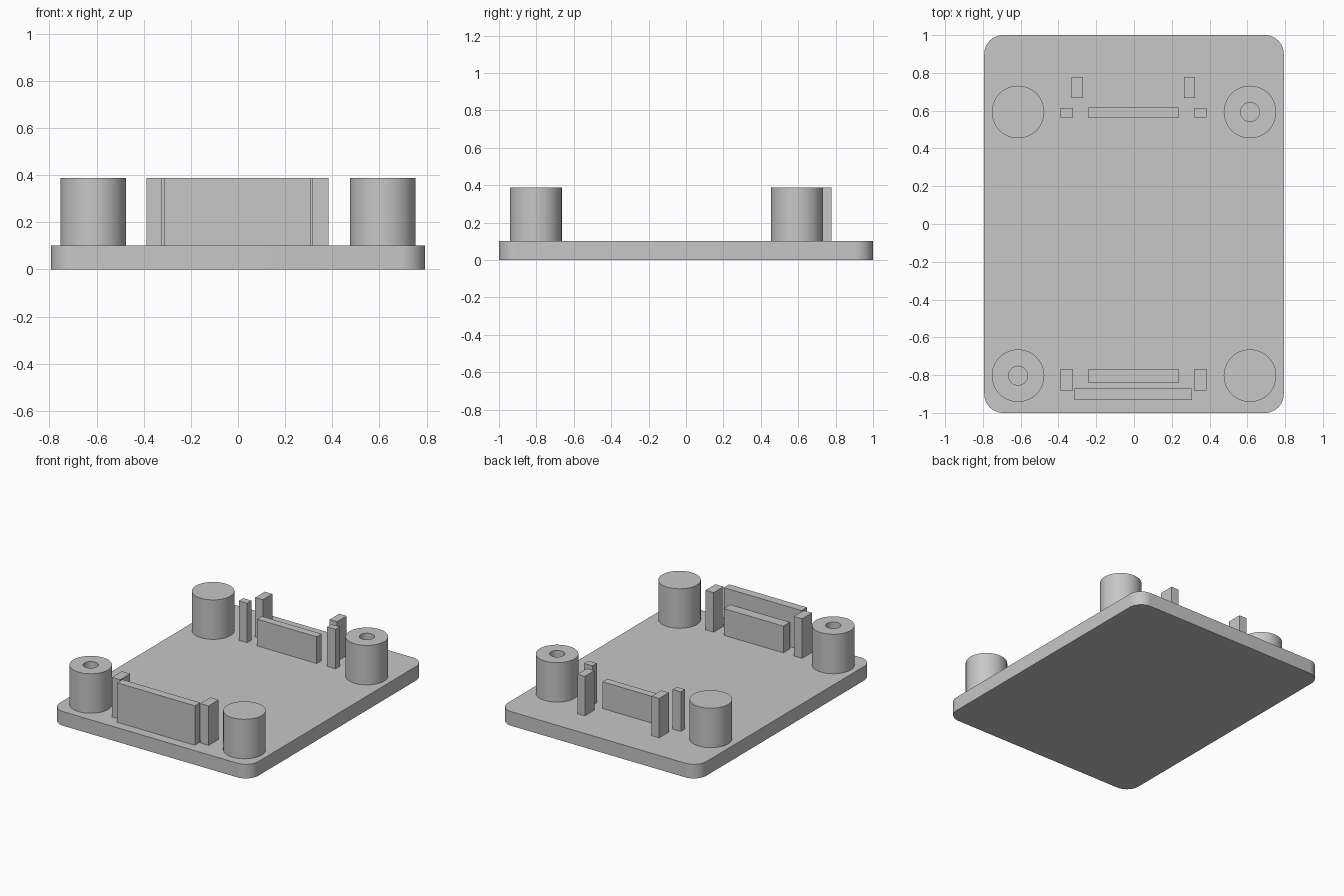
import bpy, bmesh
from math import cos, sin, pi, radians

cube = bpy.data.objects.get("Cube")
if cube:
    bpy.data.objects.remove(cube, do_unlink=True)

PLATE_TOP, POST_TOP, RAIL_TOP = 0.102, 0.387, 0.295
MID_X = -0.003  # the brackets sit a hair off centre

grey = bpy.data.materials.new("plain_grey")
grey.use_nodes = True
grey.diffuse_color = (0.57, 0.57, 0.57, 1)
grey.node_tree.nodes["Principled BSDF"].inputs["Base Color"].default_value = grey.diffuse_color


def finish(name, bm, smooth=False):
    bmesh.ops.recalc_face_normals(bm, faces=bm.faces)
    mesh = bpy.data.meshes.new(name)
    bm.to_mesh(mesh)
    bm.free()
    mesh.materials.append(grey)
    obj = bpy.data.objects.new(name, mesh)
    bpy.context.collection.objects.link(obj)
    if smooth:
        bpy.ops.object.select_all(action='DESELECT')
        obj.select_set(True)
        bpy.context.view_layer.objects.active = obj
        bpy.ops.object.shade_smooth_by_angle(angle=radians(30))
    return obj


def block(name, x0, x1, y0, y1, z1):
    bm = bmesh.new()
    bmesh.ops.create_cube(bm, size=1)
    for v in bm.verts:
        v.co.x = x1 if v.co.x > 0 else x0
        v.co.y = y1 if v.co.y > 0 else y0
        v.co.z = z1 if v.co.z > 0 else PLATE_TOP
    return finish(name, bm)


def block_pair(name, inner, outer, y0, y1):
    block("left_" + name, MID_X + inner, MID_X + outer, y0, y1, POST_TOP)
    block("right_" + name, MID_X - outer, MID_X - inner, y0, y1, POST_TOP)


def standoff(name, x, y, drilled):
    # Stacked rings: outer wall, then rim and blind screw hole if drilled
    rings = [(0.139, PLATE_TOP), (0.139, POST_TOP)]
    if drilled:
        rings += [(0.05, POST_TOP), (0.05, PLATE_TOP + 0.01)]
    n = 64
    bm = bmesh.new()
    loops = [[bm.verts.new((x + r * cos(2 * pi * i / n), y + r * sin(2 * pi * i / n), z))
              for i in range(n)] for r, z in rings]
    for a, b in zip(loops, loops[1:]):
        for i in range(n):
            j = (i + 1) % n
            bm.faces.new((a[i], a[j], b[j], b[i]))
    bm.faces.new(loops[0])
    bm.faces.new(loops[-1])
    finish(name, bm, smooth=True)


# Base plate with rounded corners
bm = bmesh.new()
bmesh.ops.create_cube(bm, size=1)
for v in bm.verts:
    v.co = (v.co.x * 1.586, v.co.y * 2, (v.co.z + 0.5) * PLATE_TOP)
corners = [e for e in bm.edges if abs(e.verts[0].co.z - e.verts[1].co.z) > 0.05]
bmesh.ops.bevel(bm, geom=corners, offset=0.1, segments=12, profile=0.5, affect='EDGES')
finish("base_plate", bm, smooth=True)

# Corner standoffs, two of them drilled on one diagonal
for side, x in (("left", 0.614), ("right", -0.614)):
    for end, y in (("back", 0.593), ("front", -0.803)):
        standoff(f"{end}_{side}_standoff", x, y, (x > 0) == (y > 0))

# Back bracket
block("back_rail", -0.24, 0.235, 0.562, 0.617, RAIL_TOP)
block_pair("back_inner_post", 0.32, 0.386, 0.565, 0.614)
block_pair("back_outer_post", 0.267, 0.327, 0.668, 0.777)

# Front bracket
block("front_rail", -0.24, 0.235, -0.841, -0.767, RAIL_TOP)
block_pair("front_post", 0.32, 0.386, -0.882, -0.768)
block("front_wall", -0.314, 0.308, -0.932, -0.871, POST_TOP)
